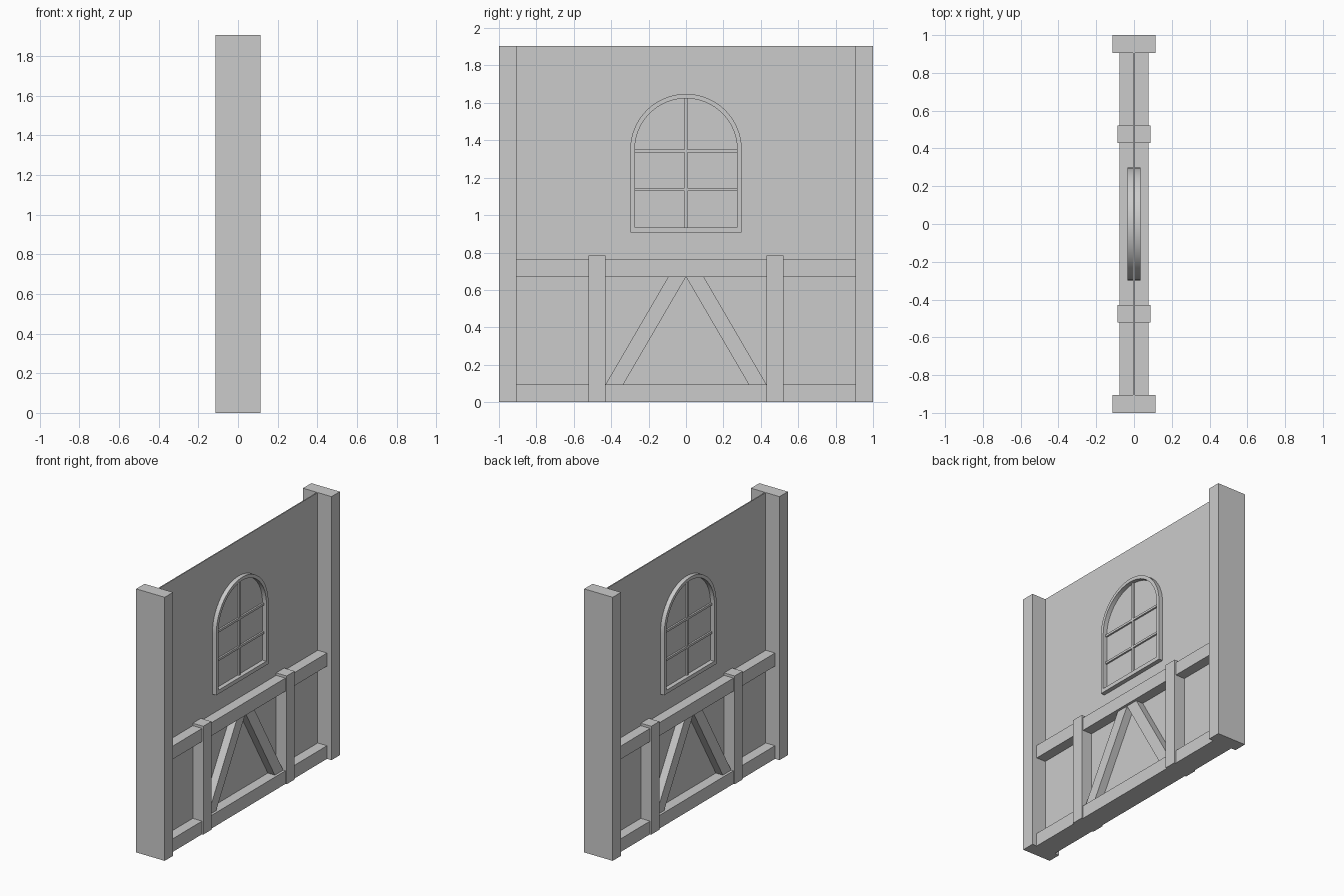
import bpy, bmesh, math

if "Cube" in bpy.data.objects:
    bpy.data.objects.remove(bpy.data.objects["Cube"])

H = 1.905      # wall height
ARCH_Z = 1.35  # window arch springing height


def make(name, bm):
    bmesh.ops.recalc_face_normals(bm, faces=bm.faces)
    me = bpy.data.meshes.new(name)
    bm.to_mesh(me)
    bm.free()
    ob = bpy.data.objects.new(name, me)
    bpy.context.collection.objects.link(ob)
    return ob


def prism(name, pts, hx):
    """Extrude a (y, z) outline symmetrically through x = -hx..hx."""
    bm = bmesh.new()
    f = bm.faces.new([bm.verts.new((-hx, y, z)) for y, z in pts])
    r = bmesh.ops.extrude_face_region(bm, geom=[f])
    vs = [v for v in r["geom"] if isinstance(v, bmesh.types.BMVert)]
    bmesh.ops.translate(bm, verts=vs, vec=(2 * hx, 0, 0))
    return make(name, bm)


def box(name, y0, y1, z0, z1, hx):
    return prism(name, [(y0, z0), (y1, z0), (y1, z1), (y0, z1)], hx)


def arch(r, z0, n=32):
    pts = [(-r, z0), (r, z0)]
    return pts + [(r * math.cos(math.pi * i / n), ARCH_Z + r * math.sin(math.pi * i / n))
                  for i in range(n + 1)]


# Wall panel and horizontal rails
box("wall_panel", -0.905, 0.905, 0, H, 0.004)
box("bottom_rail", -0.905, 0.905, 0, 0.095, 0.078)
box("middle_rail", -0.905, 0.905, 0.67, 0.765, 0.078)

# Mirrored posts and diagonal braces
for side, s in (("left", -1), ("right", 1)):
    box(side + "_corner_post", s * 0.905, s * 1.0, 0, H, 0.114)
    box(side + "_short_post", s * 0.43, s * 0.522, 0, 0.783, 0.088)
    prism(side + "_brace", [(s * 0.335, 0.095), (s * 0.43, 0.095),
                            (s * 0.095, 0.67), (0, 0.67)], 0.06)

# Arched window frame: ring between outer and inner outlines
bm = bmesh.new()
loops = [[bm.verts.new((x, y, z)) for y, z in arch(r, z0)]
         for x, r, z0 in ((-0.035, 0.298, 0.907), (0.035, 0.298, 0.907),
                          (0.035, 0.274, 0.935), (-0.035, 0.274, 0.935))]
n = len(loops[0])
for k in range(4):
    a, b = loops[k], loops[(k + 1) % 4]
    for i in range(n):
        j = (i + 1) % n
        bm.faces.new((a[i], a[j], b[j], b[i]))
frame = make("window_frame", bm)
bpy.context.view_layer.objects.active = frame
frame.select_set(True)
bpy.ops.object.shade_smooth_by_angle(angle=math.radians(30))

# Window bars
box("window_upright_bar", -0.008, 0.008, 0.935, 1.624, 0.016)
for name, z in (("lower", 1.137), ("upper", 1.343)):
    box(name + "_window_bar", -0.275, 0.275, z - 0.008, z + 0.008, 0.016)
